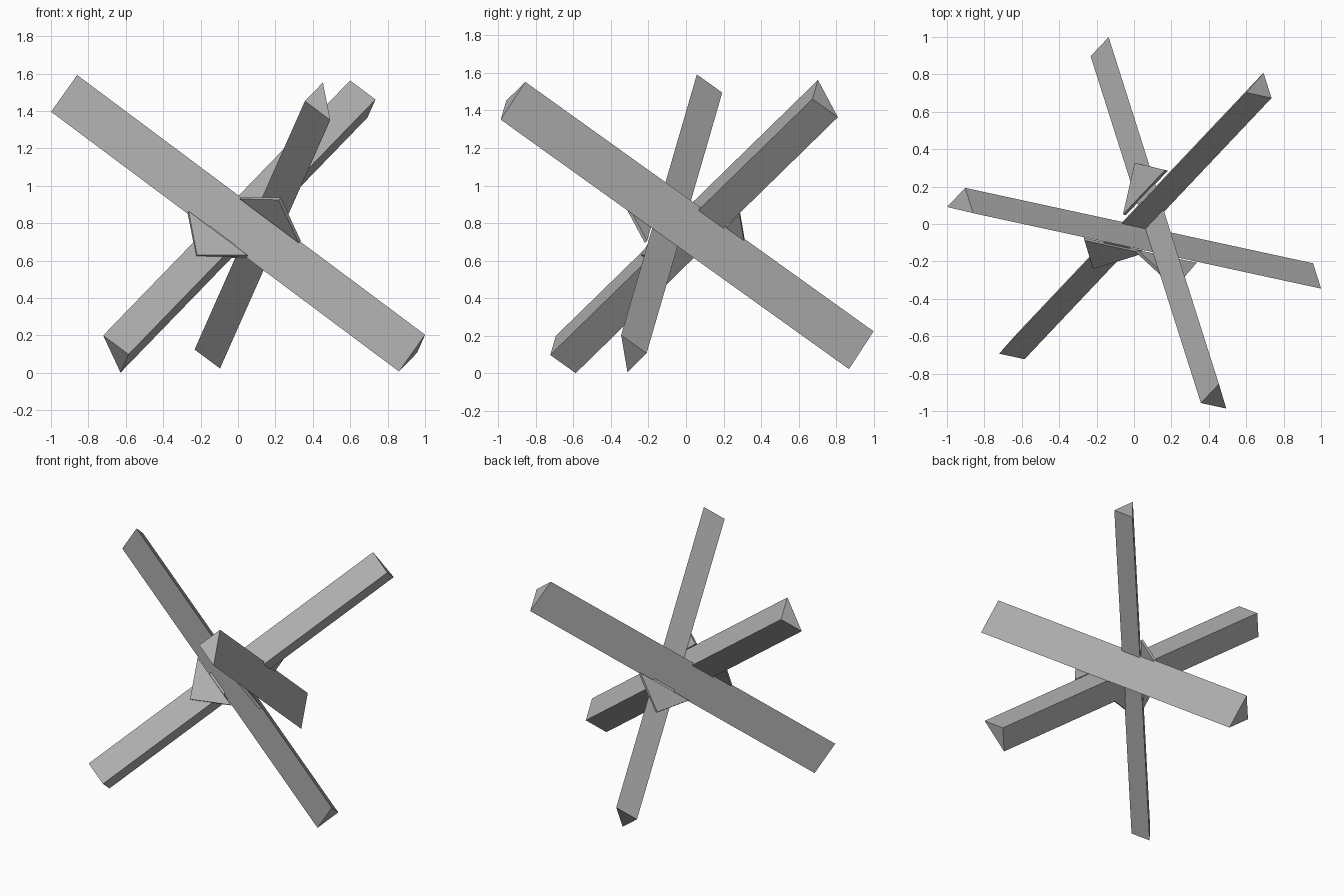
import bpy, bmesh
from mathutils import Vector

if "Cube" in bpy.data.objects:
    bpy.data.objects.remove(bpy.data.objects["Cube"])

# Tilted frame: three mutually perpendicular bar directions meeting at one hub point
HUB = Vector((0.065, -0.021, 0.777))
A = Vector((0.789, -0.171, -0.589)).normalized()
C = Vector((0.562, 0.592, 0.577))
C = (C - A * C.dot(A)).normalized()
B = C.cross(A) if C.cross(A).y < 0 else A.cross(C)
LEG, HALF = 0.172, 1.178
THICK = 0.02

# Dark grey metal
metal = bpy.data.materials.new("dark_grey")
metal.diffuse_color = (0.45, 0.45, 0.45, 1)
metal.use_nodes = True
metal.node_tree.nodes["Principled BSDF"].inputs["Base Color"].default_value = metal.diffuse_color


def prism(name, triangle, sweep):
    """Extrude a triangle (hub-relative points) along a vector."""
    bm = bmesh.new()
    face = bm.faces.new([bm.verts.new(HUB + p) for p in triangle])
    ext = bmesh.ops.extrude_face_region(bm, geom=[face], use_keep_orig=True)
    top = [g for g in ext["geom"] if isinstance(g, bmesh.types.BMVert)]
    bmesh.ops.translate(bm, verts=top, vec=sweep)
    bmesh.ops.recalc_face_normals(bm, faces=bm.faces)
    mesh = bpy.data.meshes.new(name)
    bm.to_mesh(mesh)
    bm.free()
    mesh.materials.append(metal)
    obj = bpy.data.objects.new(name, mesh)
    bpy.context.collection.objects.link(obj)
    return obj


def bar(name, axis, leg1, leg2, shift, offset):
    """Triangular bar whose right-angle edge passes close to the hub."""
    start = axis * (shift - HALF) + offset
    prism(name, [start, start + leg1 * LEG, start + leg2 * LEG], axis * 2 * HALF)


def gusset(name, along, out, normal, centre):
    """Thin triangular plate: long side beside one bar, tip lying on another."""
    base = out * (LEG + 0.002) + along * centre
    prism(name, [base - along * 0.2, base + along * 0.2, base + out * 0.2],
          normal * THICK)


# Three crossed bars, slightly sunk into each other
bar("cross_bar_side", A, B, -C, -0.046, B * -0.006)
bar("cross_bar_front_back", B, A, C, 0.013, A * -0.007)
bar("cross_bar_diagonal", C, -A, -B, 0.005, A * 0.007 + B * 0.007)

# Three bracing plates at the crossing
gusset("gusset_left", A, -C, B, -0.1)
gusset("gusset_right", A, B, -C, 0.088)
gusset("gusset_back", C, -B, -A, 0.085)
